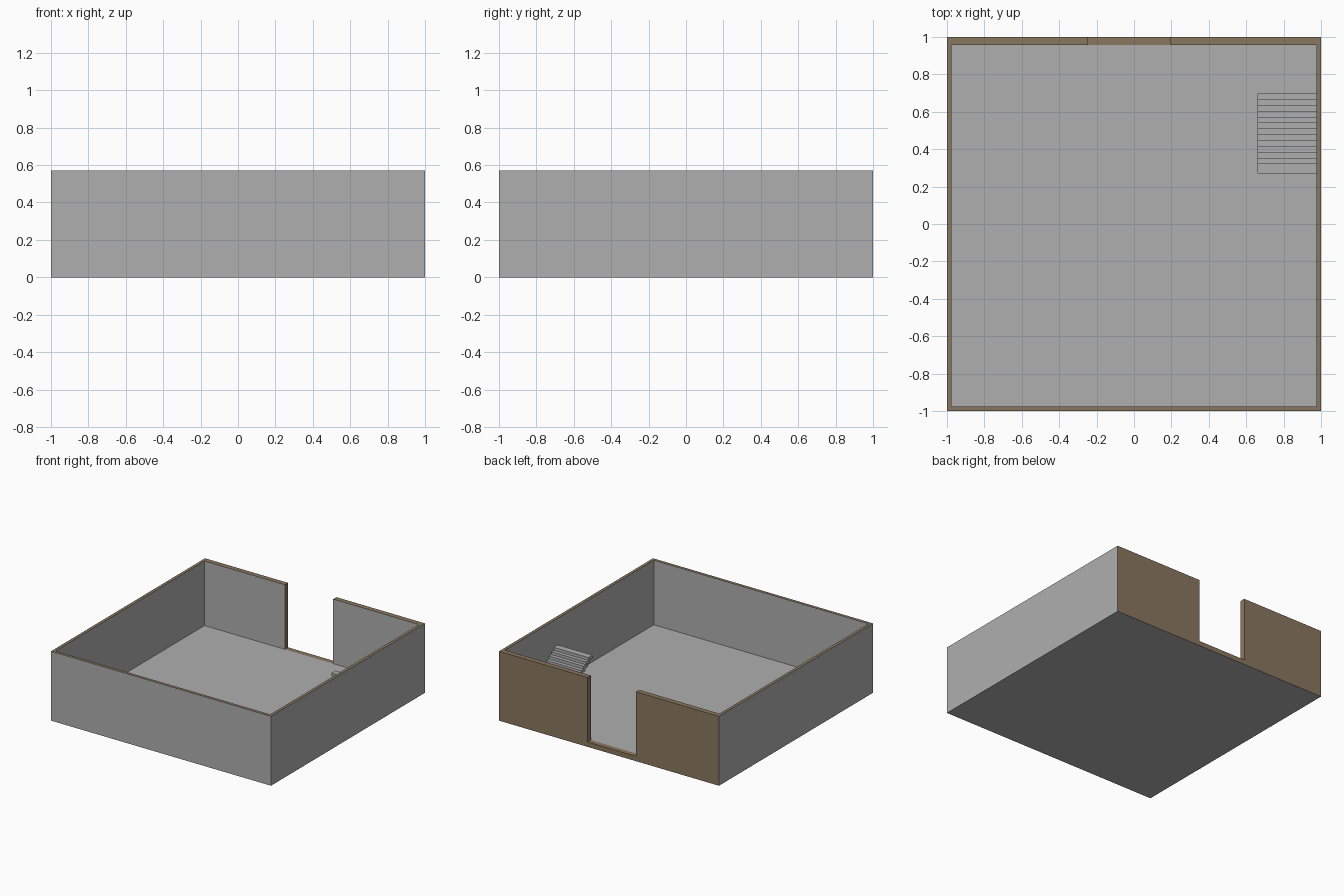
import bpy, bmesh

if "Cube" in bpy.data.objects:
    bpy.data.objects.remove(bpy.data.objects["Cube"])


def material(name, rgb):
    m = bpy.data.materials.new(name)
    m.diffuse_color = (*rgb, 1)
    m.use_nodes = True
    m.node_tree.nodes["Principled BSDF"].inputs["Base Color"].default_value = m.diffuse_color
    return m


GREY = material("plaster_grey", (0.43, 0.43, 0.43))
BROWN = material("timber_brown", (0.255, 0.187, 0.115))


def prism(name, outline, z0, z1, mats=()):
    """Extrude a plan outline from z0 up to z1."""
    bm = bmesh.new()
    face = bm.faces.new([bm.verts.new((x, y, z0)) for x, y in outline])
    top = bmesh.ops.extrude_face_region(bm, geom=[face])["geom"]
    bmesh.ops.translate(bm, vec=(0, 0, z1 - z0),
                        verts=[v for v in top if isinstance(v, bmesh.types.BMVert)])
    bmesh.ops.recalc_face_normals(bm, faces=bm.faces)
    me = bpy.data.meshes.new(name)
    bm.to_mesh(me)
    bm.free()
    for m in mats:
        me.materials.append(m)
    ob = bpy.data.objects.new(name, me)
    bpy.context.collection.objects.link(ob)
    return ob


def rect(x0, x1, y0, y1):
    return [(x0, y0), (x1, y0), (x1, y1), (x0, y1)]


FLOOR, TOP = 0.04, 0.57
SIDE, BACK = 0.975, 0.958          # inner wall faces
DOOR_L, DOOR_R = -0.245, 0.195

# Room shell: solid block minus the room and doorway, cut in one go
room = prism("room_shell", rect(-1, 1, -1, 1), 0, TOP, (GREY, BROWN))
cutter = prism("room_cutter", [
    (-SIDE, -SIDE), (SIDE, -SIDE), (SIDE, BACK), (DOOR_R, BACK),
    (DOOR_R, 1.2), (DOOR_L, 1.2), (DOOR_L, BACK), (-SIDE, BACK)], FLOOR, 1)
cutter.hide_render = True
mod = room.modifiers.new("hollow", "BOOLEAN")
mod.operation, mod.solver, mod.object = "DIFFERENCE", "EXACT", cutter
bpy.context.view_layer.objects.active = room
bpy.ops.object.modifier_apply(modifier=mod.name)
bpy.data.objects.remove(cutter)

# Timber colour: wall tops, door sill, door jambs and the outer back face
bm = bmesh.new()
bm.from_mesh(room.data)
bmesh.ops.bisect_plane(bm, geom=bm.verts[:] + bm.edges[:] + bm.faces[:], dist=1e-5,
                       plane_co=(0, BACK, 0), plane_no=(0, 1, 0))
for f in bm.faces:
    c, n = f.calc_center_median(), f.normal
    in_back = c.y > BACK + 0.005
    brown = (n.z > 0.5 and (c.z > 0.5 or in_back)) \
        or (n.y > 0.5 and c.y > 0.99) \
        or (abs(n.x) > 0.5 and in_back and abs(c.x) < 0.9)
    f.material_index = int(brown)
bm.to_mesh(room.data)
bm.free()

# Open staircase: overlapping treads descending towards the back
STEPS, PITCH, DEPTH = 13, 0.0312, 0.053
RISE = 0.31 / STEPS
for i in range(STEPS):
    y = 0.27 + i * PITCH
    z = 0.35 - i * RISE
    prism(f"stair_tread_{i + 1}", rect(0.66, SIDE, y, y + DEPTH), z - RISE, z, (GREY,))
